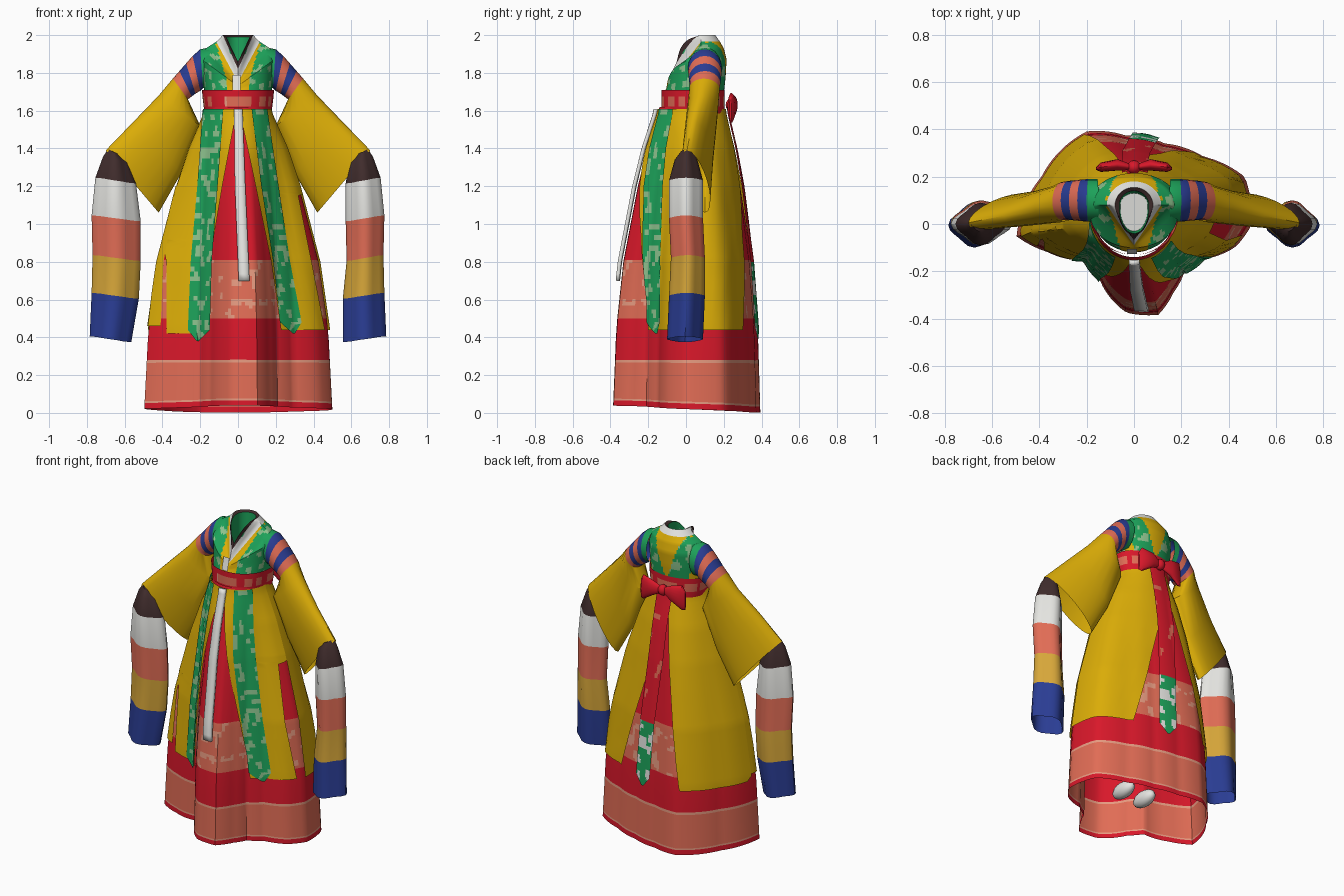
import bpy, bmesh
from math import sin, cos, radians, pi
from mathutils import Vector, noise

cube = bpy.data.objects.get("Cube")
if cube:
    bpy.data.objects.remove(cube)

# Colours, given as display hex and stored as linear values
HEX = {"yellow": "DBAC10", "red": "D81E2E", "salmon": "E06C56", "green": "22A05A",
       "blue": "2E3F92", "white": "E4E4E0", "dark_brown": "423030", "gold": "D6A53C",
       "pale_green": "8CC08C", "pale_pink": "E79A80"}
MATS = {}
for label, code in HEX.items():
    rgb = [(int(code[k:k + 2], 16) / 255) ** 2.2 for k in (0, 2, 4)] + [1]
    m = bpy.data.materials.new(label)
    m.use_nodes = True
    m.diffuse_color = rgb
    m.node_tree.nodes["Principled BSDF"].inputs["Base Color"].default_value = rgb
    MATS[label] = m
NAMES = list(HEX)
parts = []


def speckle(c, base, spot, scale=22, level=0.22):
    """Brocade: scattered spots of a second colour."""
    return spot if noise.noise(c * scale) > level else base


def resample(keys, sub):
    """Insert evenly blended rows between key rows."""
    out = []
    for a, b in zip(keys, keys[1:]):
        out += [tuple(p + (q - p) * k / sub for p, q in zip(a, b)) for k in range(sub)]
    return out + [keys[-1]]


def loft(name, rows, rule, closed=True, cap_first=False, cap_last=False):
    """Skin rows of points; rule(centre, row) gives each face's colour."""
    bm = bmesh.new()
    grid = [[bm.verts.new(p) for p in row] for row in rows]
    n = len(rows[0])

    def face(vs, i):
        f = bm.faces.new(vs)
        f.material_index = NAMES.index(rule(f.calc_center_median(), i))
    for i in range(len(rows) - 1):
        for j in range(n if closed else n - 1):
            k = (j + 1) % n
            face((grid[i][j], grid[i + 1][j], grid[i + 1][k], grid[i][k]), i)
    if cap_first:
        face(grid[0], 0)
    if cap_last:
        face(grid[-1], len(rows) - 1)
    if closed:
        bmesh.ops.recalc_face_normals(bm, faces=bm.faces[:])
    me = bpy.data.meshes.new(name)
    bm.to_mesh(me)
    bm.free()
    for label in NAMES:
        me.materials.append(MATS[label])
    ob = bpy.data.objects.new(name, me)
    bpy.context.collection.objects.link(ob)
    parts.append(ob)
    return ob


def lookup(table, v):
    for (a, p), (b, q) in zip(table, table[1:]):
        if a <= v <= b:
            return p + (q - p) * (v - a) / (b - a)
    return table[-1][1] if v > table[-1][0] else table[0][1]


# Skirt form: hem radius by angle, and flare by height
HEM = [(0, .5), (23, .51), (44, .41), (69, .365), (95, .375), (117, .44), (153, .44),
       (186, .5), (198, .385), (217, .255), (238, .275), (265, .376), (285, .398),
       (300, .335), (315, .298), (333, .33), (347, .44), (360, .5)]
FLARE = [(0, 1), (.45, .93), (.8, .78), (1.2, .47), (1.4, .27), (1.58, .03), (1.62, 0)]


def form(deg, z, out=0.0):
    t, f, r = radians(deg), lookup(FLARE, z), lookup(HEM, deg % 360) + out
    waist = Vector(((.165 + out) * cos(t), .03 + (.17 + out) * sin(t), z))
    return waist.lerp(Vector((r * cos(t), r * sin(t), z)), f)


def angle_at(x, z, back):
    """Angle on the front or back of the skirt where it reaches x."""
    lo, hi = (180, 0) if back else (180, 360)
    for _ in range(24):
        mid = (lo + hi) / 2
        lo, hi = (mid, hi) if form(mid, z).x < x else (lo, mid)
    return lo


def panel(name, keys, rule, out, back=False, cols=10, sub=14):
    """Cloth lying over the skirt; keys are (z, left edge, right edge)."""
    rows = []
    for z, x0, x1 in resample(keys, sub):
        a, b = sorted((angle_at(x0, z, back), angle_at(x1, z, back)))
        rows.append([form(a + (b - a) * k / cols, z, out) for k in range(cols + 1)])
    return loft(name, rows, rule, closed=False)


# Skirt with bordered hem and brocade band
def skirt_colour(c, i):
    return speckle(c, "salmon", "pale_pink", 18, .32) if BANDS[i] == "brocade" else BANDS[i]


levels, BANDS = [1.62], []
for z, colour, steps in ((.81, "red", 8), (.5, "brocade", 18), (.28, "red", 2),
                         (.265, "pale_pink", 1), (.06, "salmon", 2),
                         (.05, "pale_pink", 1), (.02, "red", 1)):
    top = levels[-1]
    for k in range(steps):
        levels.append(top + (z - top) * (k + 1) / steps)
        BANDS.append(colour)
skirt = []
for z in levels:
    dip = max(0, 1 - z / .3) * .02
    skirt.append([form(d, z) - Vector((0, 0, dip * sin(radians(d)))) for d in range(0, 360, 3)])
loft("skirt", skirt, skirt_colour)


# Yellow robe panels, open at the front, back and lower sides
def yellow(c, i):
    return "yellow"


def brocade(c, i):
    return speckle(c, "green", "pale_green")


panel("robe_front_right", [(1.61, -.6, -.005), (1.2, -.6, -.08), (.95, -.4, -.12),
                           (.8, -.37, -.14), (.42, -.37, -.16)], yellow, .01)
panel("robe_side_right", [(1.2, -.6, -.31), (.8, -.6, -.385), (.46, -.6, -.4)], yellow, .01, cols=6)
panel("robe_front_left", [(1.61, .005, .6), (1.25, .08, .6), (1.15, .1, .31),
                          (.8, .17, .38), (.44, .22, .45)], yellow, .01)
panel("robe_back_right", [(1.61, -.6, -.02), (1.2, -.6, -.08), (.8, -.6, -.15),
                          (.42, -.46, -.21)], yellow, .01, True)
panel("robe_back_left", [(1.61, 0, .6), (1.2, .04, .6), (.8, .15, .6),
                         (.44, .25, .6)], yellow, .01, True)
panel("green_strip_right", [(1.61, -.17, -.07), (1.2, -.2, -.1), (.8, -.235, -.13),
                            (.44, -.25, -.14), (.38, -.205, -.195)], brocade, .018)
panel("green_strip_left", [(1.61, .065, .14), (1.2, .115, .2), (.8, .175, .26),
                           (.48, .21, .32), (.42, .275, .285)], brocade, .018)
ribbon = panel("white_ribbon", [(1.61, -.018, .02), (1.2, -.015, .035), (.7, .003, .056)],
               lambda c, i: "white", .03, cols=2)
ribbon.modifiers.new("thickness", "SOLIDIFY").thickness = .02


def tail_colour(c, i):
    if c.z < .8:
        return speckle(c, "green", "white", 15, .12)
    return speckle(c, "red", "salmon", 14, .5)


panel("back_ribbon", [(1.62, -.045, .05), (1.2, -.045, .06), (.8, -.02, .085),
                      (.45, -.005, .1), (.39, .04, .055)], tail_colour, .025, True)


# Bodice: rows are (z, half width, front y, back y, neckline drop)
def torso_row(z, rx, yf, yb, drop, n=96):
    row = []
    w = min(1, max(0, (drop - .14) / .06))
    for k in range(n):
        t = 2 * pi * k / n
        s, c = sin(t), cos(t)
        v = 1 - abs(c) if s < 0 else 0
        y = .08 + (yb - .08) * s
        if s < 0:
            y = .08 + (yf - .08) * ((-s) ** .8 * (1 - w) + v * w)
        row.append((rx * c, y, z - drop * v))
    return row


SUB = 5
KEYS = [(1.56, .165, -.12, .18, 0), (1.69, .178, -.118, .2, 0), (1.78, .185, -.105, .21, .07),
        (1.87, .19, -.1, .215, .14), (1.93, .17, -.096, .2, .19), (1.965, .115, -.09, .18, .215),
        (2, .08, -.068, .155, .18), (1.99, .062, -.04, .14, .13), (1.78, .058, -.03, .13, .03)]


def bodice_colour(c, i):
    row = i // SUB
    if row >= 5:
        return ("white", "dark_brown", "green", "white")[min(row - 5, 3)]
    if c.y < .12:
        return "yellow" if abs(c.x) < .055 + max(0, c.z - 1.75) * .3 else brocade(c, i)
    edge = max(0, c.z - 1.68) * .35
    return brocade(c, i) if edge < abs(c.x) < edge + .12 else "yellow"


loft("bodice", [torso_row(*k) for k in resample(KEYS, SUB)], bodice_colour, cap_last=True)
loft("collar_tie", [[(x, y, z) for x in (-.03, .012)] for y, z in ((-.106, 1.79), (-.126, 1.71))],
     lambda c, i: "white", closed=False)


# Sash with brocade middle
def sash_colour(c, i):
    if i != 1 or .07 < abs(c.x) < .11:
        return "red"
    return speckle(c, "salmon", "pale_pink" if abs(c.x) < .07 else "red", 18, .2)


loft("sash", [torso_row(z, rx, -.13, .205, 0) for z, rx in
              ((1.585, .175), (1.622, .182), (1.675, .188), (1.71, .191))], sash_colour)

# Bow at the back: knot and two flared loops
bpy.ops.mesh.primitive_uv_sphere_add(segments=12, ring_count=8, location=(0, .24, 1.63))
knot = bpy.context.object
knot.name = "bow_knot"
knot.scale = (.03, .03, .035)
knot.data.materials.append(MATS["red"])
parts.append(knot)


def ring(a, b, depth, n=20):
    """Oval whose long axis runs from a to b, with given half depth in y."""
    a, b = Vector(a), Vector(b)
    return [(a + b) / 2 + (a - b) / 2 * cos(2 * pi * k / n)
            + Vector((0, depth * sin(2 * pi * k / n), 0)) for k in range(n)]


# Mirrored parts: bow loops, upper sleeves, lower sleeves, shoes
SLEEVE = [(.15, 1.935, .1, .16, 1.72, .1, .09), (.2, 1.925, .1, .185, 1.72, .1, .09),
          (.24, 1.89, .1, .2, 1.705, .1, .088), (.275, 1.85, .1, .225, 1.69, .1, .085),
          (.31, 1.81, .1, .245, 1.675, .1, .082), (.345, 1.77, .095, .265, 1.66, .1, .08),
          (.42, 1.68, .075, .2, 1.52, .1, .08), (.55, 1.545, .035, .3, 1.27, .1, .07),
          (.7, 1.39, .005, .42, 1.06, .1, .06)]
CUFF = [(1.38, .62, .69, -.03, .04, 0), (1.34, .59, .715, -.06, .06, .01),
        (1.23, .57, .755, -.09, .09, .03), (1.03, .57, .775, -.09, .09, .055),
        (.82, .575, .77, -.08, .1, .06), (.62, .555, .775, -.09, .1, .03),
        (.39, .555, .785, -.1, .09, -.01)]
SLEEVE_BANDS = ["green", "blue", "salmon", "blue", "salmon"] + ["yellow"] * 3
CUFF_BANDS = ["dark_brown"] * 2 + ["white", "salmon", "gold", "blue", "blue"]

for side, s in (("left", 1), ("right", -1)):
    loops = [ring((s * x, y, z + h), (s * x, y, z - h), d) for x, y, z, h, d in
             ((.01, .24, 1.63, .02, .012), (.07, .25, 1.63, .05, .024), (.14, .24, 1.615, .08, .02),
              (.16, .235, 1.6, .06, .006))]
    loft("bow_loop_" + side, loops, lambda c, i: "red", cap_last=True)

    sleeve = [ring((s * a, y, z), (s * b, v, w), d) for a, z, y, b, w, v, d in SLEEVE]
    loft("upper_sleeve_" + side, sleeve, lambda c, i: SLEEVE_BANDS[i])

    # Lower sleeves fold inwards along four creases
    cuff = []
    for z, x0, x1, y0, y1, wide in CUFF:
        x0 -= wide if s < 0 else 0
        row = []
        for k in range(24):
            t = pi * k / 12
            crease = 1 - .18 * sin(2 * t) ** 2
            row.append((s * ((x0 + x1) / 2 + (x1 - x0) / 2 * cos(t) * crease),
                        (y0 + y1) / 2 + (y1 - y0) / 2 * sin(t) * crease, z + .015 * cos(t)))
        cuff.append(row)
    loft("lower_sleeve_" + side, cuff, lambda c, i: CUFF_BANDS[i], cap_first=True)

    bpy.ops.mesh.primitive_uv_sphere_add(segments=12, ring_count=8, location=(s * .08, 0, .16))
    shoe = bpy.context.object
    shoe.name = "shoe_" + side
    shoe.scale = (.045, .09, .05)
    shoe.data.materials.append(MATS["white"])
    parts.append(shoe)

# Smooth shading with sharp creases
bpy.ops.object.select_all(action="DESELECT")
for ob in parts:
    ob.select_set(True)
bpy.context.view_layer.objects.active = parts[0]
bpy.ops.object.shade_smooth_by_angle(angle=radians(40))
